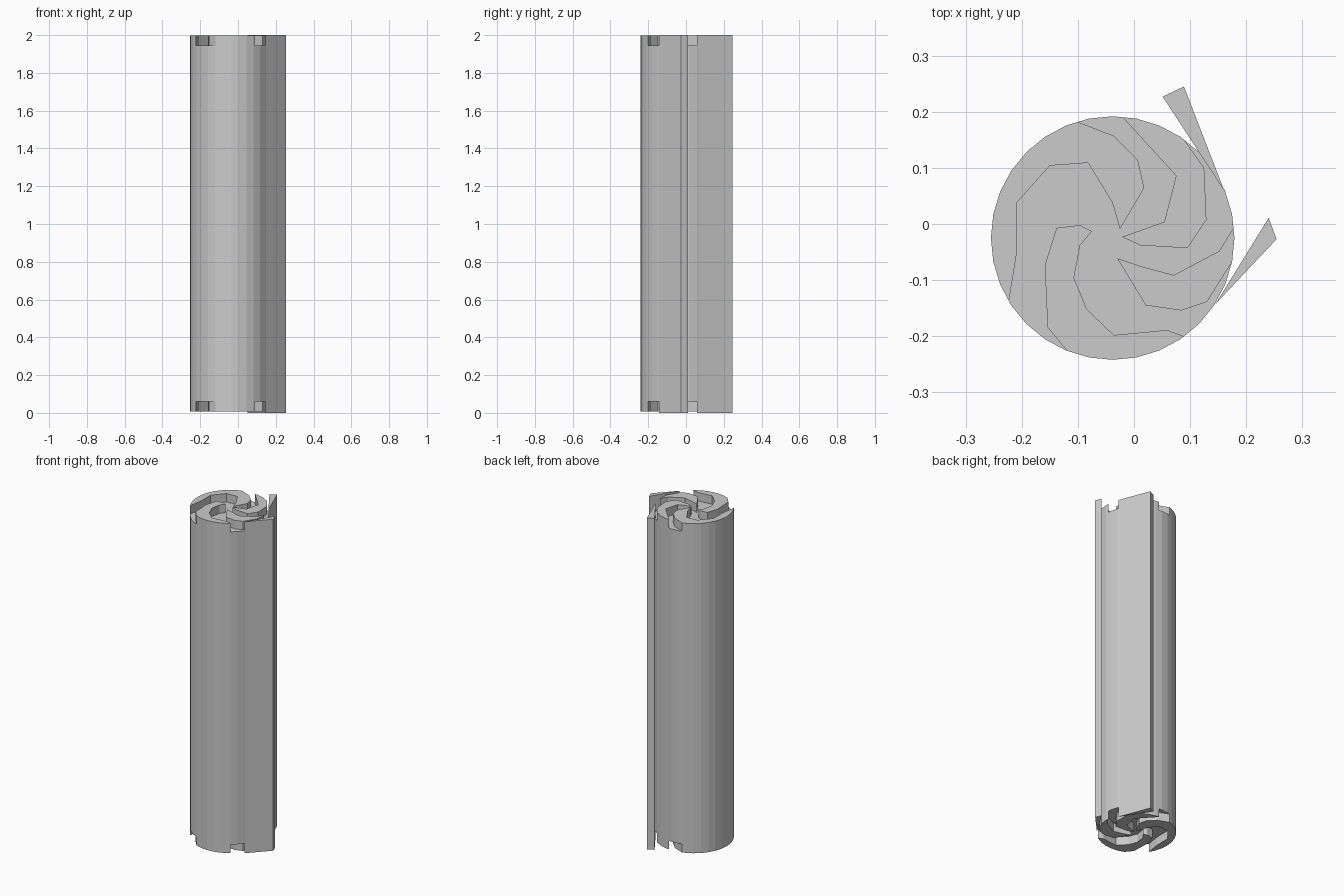
import bpy, bmesh, math
from mathutils import Vector

if "Cube" in bpy.data.objects:
    bpy.data.objects.remove(bpy.data.objects["Cube"])

CENTRE = Vector((-0.038, -0.025))
RADIUS = 0.217
Z0, Z1, DEPTH = 0.008, 1.997, 0.051


def prism(name, outline, z0, z1):
    """Extrude a flat outline upward from z0 to z1."""
    bm = bmesh.new()
    face = bm.faces.new([bm.verts.new((p[0], p[1], z0)) for p in outline])
    ext = bmesh.ops.extrude_face_region(bm, geom=[face])
    verts = [v for v in ext["geom"] if isinstance(v, bmesh.types.BMVert)]
    bmesh.ops.translate(bm, vec=(0, 0, z1 - z0), verts=verts)
    bmesh.ops.recalc_face_normals(bm, faces=bm.faces)
    mesh = bpy.data.meshes.new(name)
    bm.to_mesh(mesh)
    bm.free()
    obj = bpy.data.objects.new(name, mesh)
    bpy.context.collection.objects.link(obj)
    return obj


# Low-poly cylinder body
circle = [CENTRE + RADIUS * Vector((math.cos(i * math.tau / 32), math.sin(i * math.tau / 32)))
          for i in range(32)]
body = prism("cylinder_body", circle, Z0, Z1)

# Curved ridge outlines, counter-clockwise, each from rim to tip to rim
ridges = [
    [(-.1, .182), (-.036, .157), (.007, .114), (.018, .064), (-.025, -.009), (-.039, .039),
     (-.082, .109), (-.15, .104), (-.209, .038), (-.209, -.052), (-.223, -.138)],
    [(-.12, -.225), (-.154, -.184), (-.159, -.073), (-.138, -.007), (-.096, -.002),
     (-.075, -.013), (-.096, -.038), (-.107, -.096), (-.084, -.152), (-.036, -.198),
     (.059, -.189), (.089, -.2)],
    [(.173, -.07), (.13, -.139), (.084, -.154), (.021, -.145), (-.03, -.061), (.011, -.075),
     (.071, -.091), (.152, -.048), (.177, -.007)],
    [(.088, .152), (.125, .1), (.129, .007), (.095, -.043), (.011, -.038), (-.021, -.023),
     (.054, .004), (.075, .086), (-.021, .191)],
]

# The groove is everything between the ridges; it runs out past the rim
groove = []
for ridge in ridges:
    pts = [Vector(p) for p in ridge]
    out = lambda p: CENTRE + (p - CENTRE) * 1.3
    groove += [out(pts[0])] + pts + [out(pts[-1])]

# Cut the swirl groove into both ends
for name, z0, z1 in (("top_groove_cutter", Z1 - DEPTH, Z1 + 0.1),
                     ("bottom_groove_cutter", Z0 - 0.1, Z0 + DEPTH)):
    cutter = prism(name, groove, z0, z1)
    cutter.hide_render = True
    cutter.hide_set(True)
    mod = body.modifiers.new(name, "BOOLEAN")
    mod.operation = "DIFFERENCE"
    mod.solver = "EXACT"
    mod.object = cutter

# Full-height wedge flaps on the right side
prism("back_flap", [(.051, .227), (.161, .059), (.089, .245)], 0, 2)
prism("front_flap", [(.24, .011), (.145, -.143), (.254, -.027)], 0, 2)
